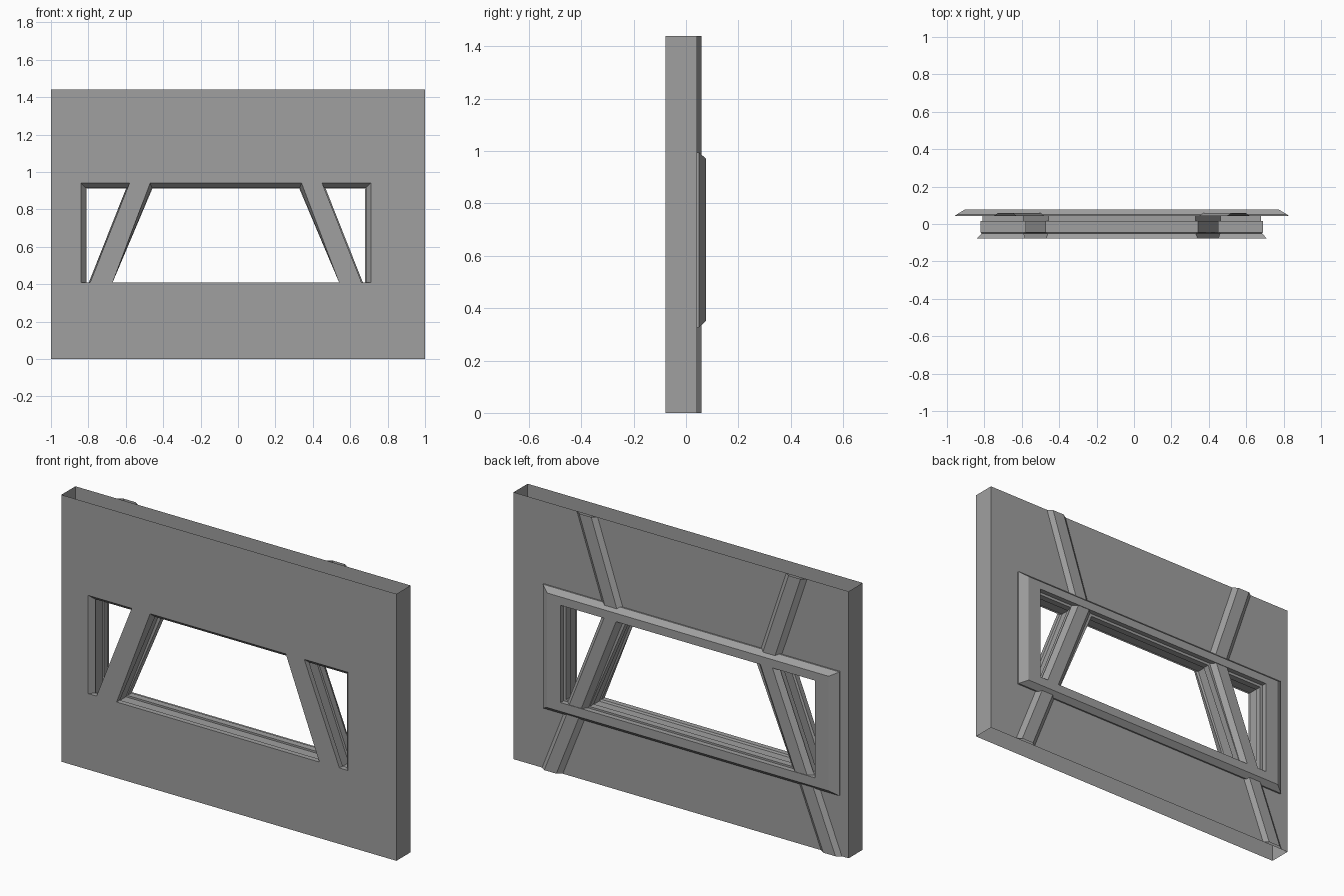
import bpy, bmesh

cube = bpy.data.objects.get("Cube")
if cube:
    bpy.data.objects.remove(cube, do_unlink=True)

grey = bpy.data.materials.new("wall_grey")
grey.use_nodes = True
grey.diffuse_color = (0.35, 0.35, 0.35, 1)
grey.node_tree.nodes["Principled BSDF"].inputs["Base Color"].default_value = (0.35, 0.35, 0.35, 1)

MID = -0.065                      # symmetry axis of the window
FRONT, BACK, LEDGE, OUT = -0.078, 0.042, 0.05, 0.077
TOP = 1.44


def finish(name, bm):
    mesh = bpy.data.meshes.new(name)
    bm.to_mesh(mesh)
    bm.free()
    mesh.materials.append(grey)
    obj = bpy.data.objects.new(name, mesh)
    bpy.context.collection.objects.link(obj)
    return obj


def rect(x0, x1, z0, z1):
    return [(x0, z0), (x1, z0), (x1, z1), (x0, z1)]


def plate(name, y, loops, facing):
    """Flat sheet bounded by the first loop, with the other loops as holes."""
    bm = bmesh.new()
    edges = []
    for loop in loops:
        vs = [bm.verts.new((x, y, z)) for x, z in loop]
        edges += [bm.edges.new((vs[i - 1], vs[i])) for i in range(len(vs))]
    bmesh.ops.triangle_fill(bm, edges=edges, use_beauty=True, normal=(0, facing, 0))
    bm.normal_update()
    for f in bm.faces:
        if f.normal.y * facing < 0:
            f.normal_flip()
    return finish(name, bm)


def loft(name, rings, closed=True):
    """Strip of quads through rings of 3D points."""
    bm = bmesh.new()
    rows = [[bm.verts.new(p) for p in ring] for ring in rings]
    for a, b in zip(rows, rows[1:]):
        for i in range(0 if closed else 1, len(a)):
            bm.faces.new((a[i - 1], a[i], b[i], b[i - 1]))
    return finish(name, bm)


def at(loop, y):
    return [(x, y, z) for x, z in loop]


def mirror(loop):
    return [(2 * MID - x, z) for x, z in reversed(loop)]


# Window openings: d insets the jamb and head, e recesses the sill and mullion sides
def side_opening(d, e):
    return [(-0.84 + d, 0.41 + e), (-0.79 - e, 0.41 + e),
            (-0.58 - 0.4 * d - e, 0.94 - d), (-0.84 + d, 0.94 - d)]


def centre_opening(d, e):
    left = [(-0.47 + 0.4 * d + e, 0.94 - d), (-0.67 + e, 0.41 + e)]
    return left + mirror(left)


def openings(d, e):
    side = side_opening(d, e)
    return {"right_window": side, "centre_window": centre_opening(d, e),
            "left_window": mirror(side)}


# Front skin and the two ends; top and bottom stay open
wall = rect(-1, 1, 0, TOP)
plate("front_panel", FRONT, [wall] + list(openings(0, 0).values()), -1)
for name, x in (("left_end", 1), ("right_end", -1)):
    ends = [(x, FRONT), (x, BACK)] if x > 0 else [(x, BACK), (x, FRONT)]
    loft(name, [[(a, y, z) for a, y in ends] for z in (0, TOP)], closed=False)

# Stepped reveals through the wall: depth, inset, recess
steps = [(FRONT, 0, 0), (-0.05, 0.025, 0), (-0.045, 0.02, -0.01), (0.015, 0.02, -0.01),
         (0.015, 0.03, 0), (LEDGE, 0.03, 0)]
for name in openings(0, 0):
    loft(name + "_reveal", [at(openings(d, e)[name], y) for y, d, e in steps])

# Back skin and raised window frame
base = rect(-0.95, 0.82, 0.327, 0.995)
face = rect(-0.905, 0.775, 0.352, 0.97)
hole = rect(-0.825, 0.695, 0.40, 0.925)
plate("back_panel", BACK, [wall, face], 1)
plate("inner_ledge", LEDGE, [face] + list(openings(0.03, 0).values()), 1)
plate("frame_face", OUT, [face, hole], 1)
loft("frame_bevel", [at(base, BACK), at(base, LEDGE), at(face, OUT)])
loft("frame_inner_edge", [at(hole, OUT), at(hole, LEDGE)])


# Bevelled ribs following the mullions, spreading again above the window
def rib(name, path, y0, y1, side):
    rings = []
    for x, z in path:
        cx = MID + side * x
        rings.append([(cx - w, y, z) for w, y in
                      ((-0.062, y0), (-0.036, y1), (0.036, y1), (0.062, y0))])
    loft(name, rings, closed=False)


for label, side in (("left", 1), ("right", -1)):
    rib(label + "_upper_rib", [(0.46, 0.95), (0.625, TOP)], BACK, 0.06, side)
    rib(label + "_mullion_rib", [(0.674, 0.40), (0.466, 0.925)], LEDGE, 0.074, side)
    rib(label + "_lower_rib", [(0.833, 0), (0.69, 0.36)], BACK, 0.06, side)
